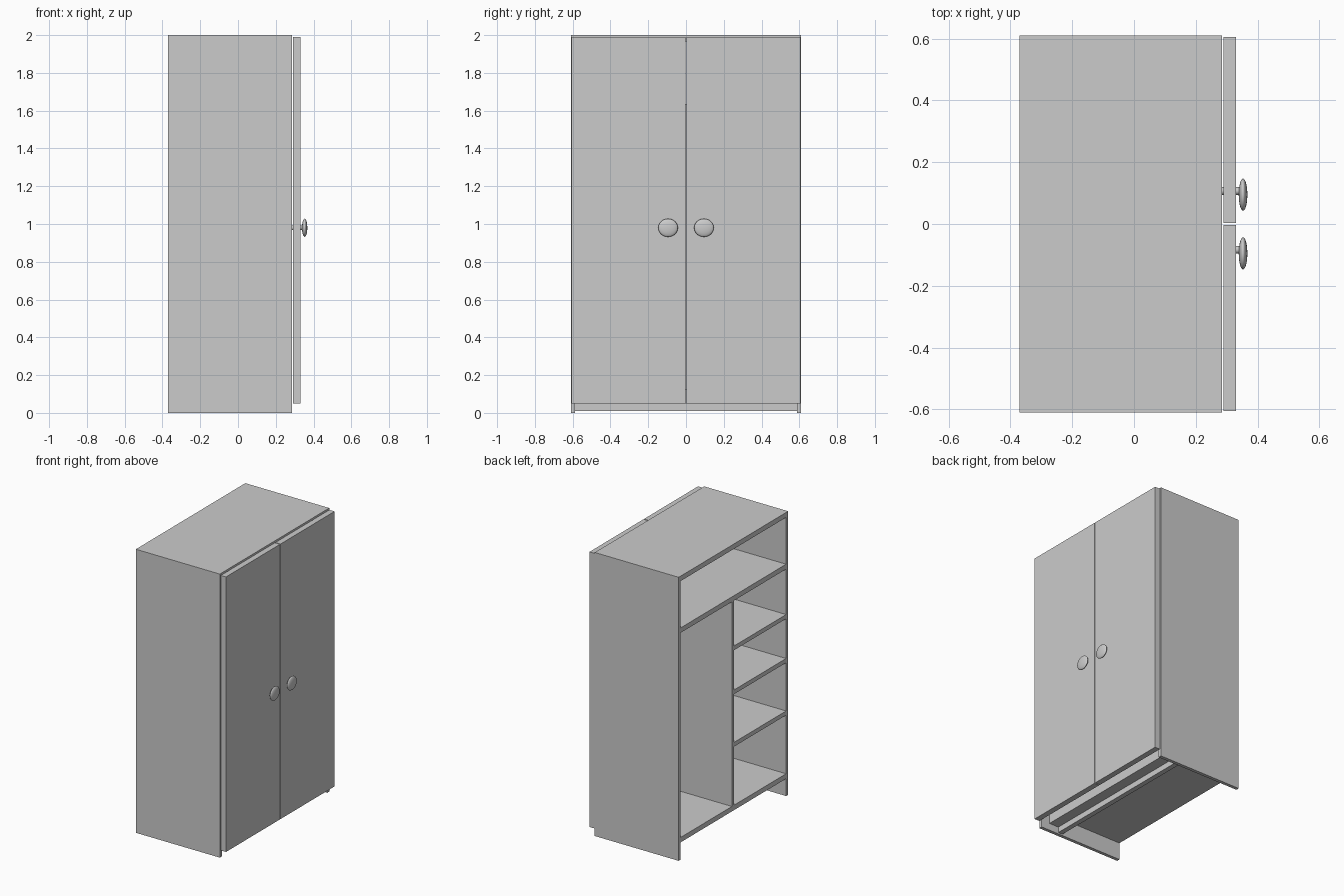
import bpy

cube = bpy.data.objects.get("Cube")
if cube:
    bpy.data.objects.remove(cube)

grey = bpy.data.materials.new("plain_grey")
grey.use_nodes = True
colour = (0.6, 0.6, 0.6, 1)
grey.diffuse_color = colour
grey.node_tree.nodes["Principled BSDF"].inputs["Base Color"].default_value = colour


def box(name, x, y, z):
    """Box spanning the given (low, high) ranges."""
    spans = (x, y, z)
    bpy.ops.mesh.primitive_cube_add(size=1, location=[(a + b) / 2 for a, b in spans])
    ob = bpy.context.object
    ob.name = name
    ob.scale = [b - a for a, b in spans]
    bpy.ops.object.transform_apply(location=False, rotation=False, scale=True)
    ob.data.materials.append(grey)
    return ob


BACK, FRONT = -0.37, 0.285
HALF, PANEL, BOARD = 0.61, 0.023, 0.035
INNER = HALF - PANEL
depth = (BACK, FRONT)
width = (-INNER, INNER)

# Carcass: sides, full-width boards and the central divider; the back is open
for side, s in (("left", 1), ("right", -1)):
    box(side + "_side_panel", depth, sorted((s * INNER, s * HALF)), (0, 2))
for name, top in (("top_panel", 2), ("upper_shelf", 1.635), ("bottom_panel", 0.157)):
    box(name, depth, width, (top - BOARD, top))
box("divider", depth, (-0.006, 0.017), (0.157, 1.6))

# Small shelves on one side of the divider
for i, top in enumerate((1.28, 0.97, 0.6)):
    box(f"small_shelf_{i + 1}", depth, (-INNER, -0.006), (top - 0.03, top))

# Recessed plinth in two steps
box("plinth_rail", (0.145, 0.22), width, (0.05, 0.122))
box("plinth_board", (0.11, 0.145), width, (0.01, 0.122))

# Doors with round flattened knobs on short stems
for side, s in (("left", 1), ("right", -1)):
    box(side + "_door", (0.29, 0.33), sorted((s * 0.003, s * 0.605)), (0.05, 1.99))
    bpy.ops.mesh.primitive_uv_sphere_add(segments=32, ring_count=16, radius=1,
                                         location=(0.353, s * 0.095, 0.98))
    knob = bpy.context.object
    knob.name = side + "_knob"
    knob.scale = (0.014, 0.052, 0.048)
    bpy.ops.object.transform_apply(location=False, rotation=False, scale=True)
    bpy.ops.object.shade_smooth()
    knob.data.materials.append(grey)

    start = 0.284 if s > 0 else 0.32
    bpy.ops.mesh.primitive_cylinder_add(vertices=24, radius=0.0125, depth=0.35 - start,
                                        location=((start + 0.35) / 2, s * 0.095 + 0.012, 0.98),
                                        rotation=(0, 1.5708, 0))
    stem = bpy.context.object
    stem.name = side + "_knob_stem"
    bpy.ops.object.shade_smooth_by_angle()
    stem.data.materials.append(grey)
